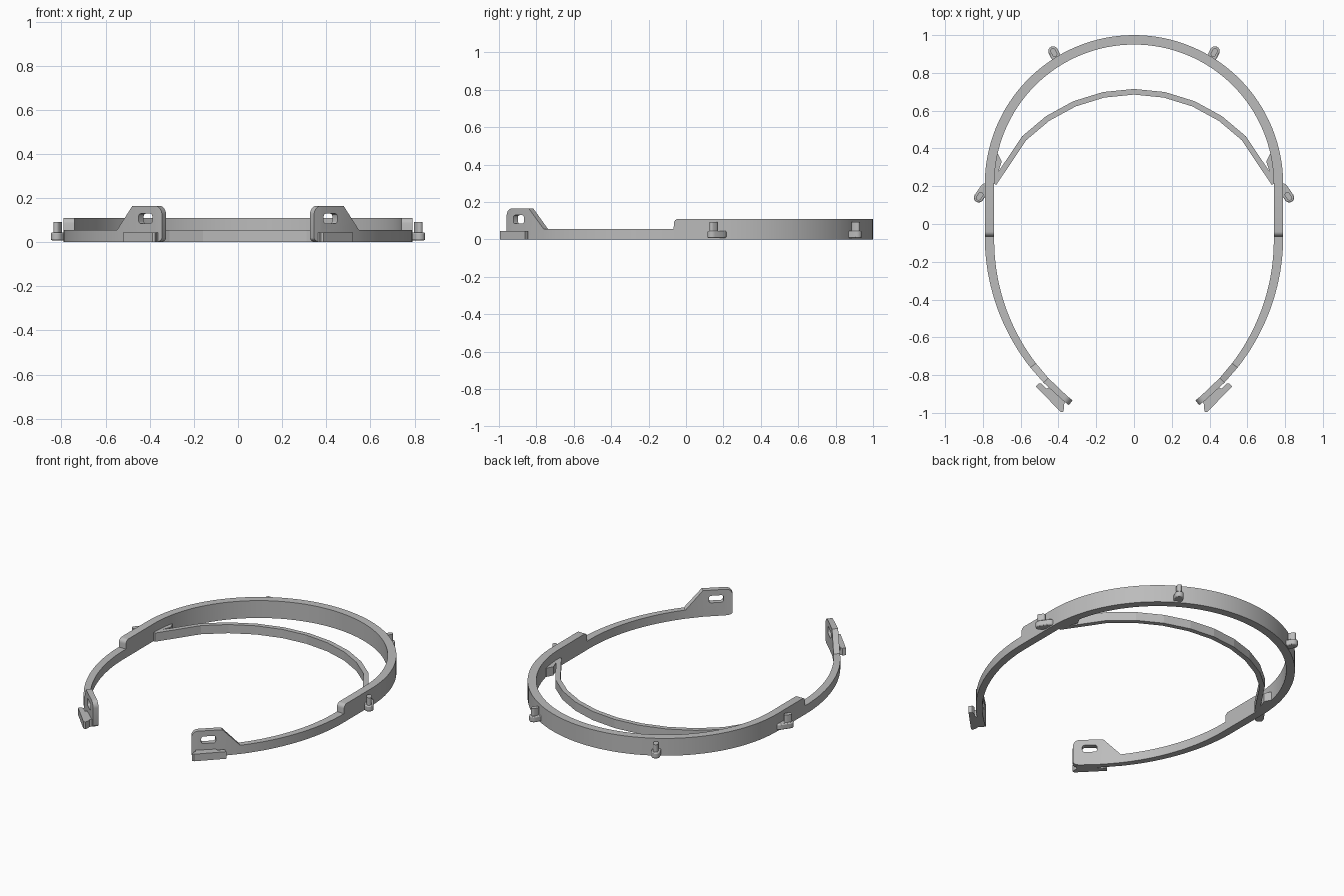
import bpy, bmesh
from math import sin, cos, pi, asin, atan2, radians
from mathutils import Vector

if "Cube" in bpy.data.objects:
    bpy.data.objects.remove(bpy.data.objects["Cube"])

grey = bpy.data.materials.new("plain grey")
grey.use_nodes = True
grey.diffuse_color = (0.5, 0.5, 0.5, 1)
grey.node_tree.nodes["Principled BSDF"].inputs["Base Color"].default_value = (0.5, 0.5, 0.5, 1)


def finish(name, bm):
    bmesh.ops.recalc_face_normals(bm, faces=bm.faces)
    mesh = bpy.data.meshes.new(name)
    bm.to_mesh(mesh)
    bm.free()
    mesh.materials.append(grey)
    obj = bpy.data.objects.new(name, mesh)
    bpy.context.collection.objects.link(obj)
    return obj


def activate(obj):
    bpy.ops.object.select_all(action='DESELECT')
    obj.select_set(True)
    bpy.context.view_layer.objects.active = obj


def smooth(obj, angle=30):
    activate(obj)
    bpy.ops.object.shade_smooth_by_angle(angle=radians(angle))


def prism(name, points, z0, z1):
    """Upright solid with the given plan outline."""
    bm = bmesh.new()
    base = bm.faces.new([bm.verts.new((x, y, z0)) for x, y in points])
    top = bmesh.ops.extrude_face_region(bm, geom=[base])["geom"]
    verts = [v for v in top if isinstance(v, bmesh.types.BMVert)]
    bmesh.ops.translate(bm, verts=verts, vec=(0, 0, z1 - z0))
    return finish(name, bm)


def sweep(name, stations):
    """Strip through (outer, inner, bottom, top) stations, capped at both ends."""
    bm = bmesh.new()
    rings = []
    for (ox, oy), (ix, iy), lo, hi in stations:
        corners = ((ox, oy, lo), (ox, oy, hi), (ix, iy, hi), (ix, iy, lo))
        rings.append([bm.verts.new(c) for c in corners])
    for a, b in zip(rings, rings[1:]):
        for k in range(4):
            n = (k + 1) % 4
            bm.faces.new((a[k], a[n], b[n], b[k]))
    bm.faces.new(rings[0])
    bm.faces.new(rings[-1])
    return finish(name, bm)


def mirrored(stations):
    """Add the -x half of a run that starts at x = 0."""
    flip = [((-o[0], o[1]), (-i[0], i[1]), lo, hi) for o, i, lo, hi in stations[:0:-1]]
    return flip + stations


def capsule(center, direction, half, radius):
    """Plan outline of a round-ended slot."""
    a = atan2(direction[1], direction[0])
    pts = []
    for end, start in ((1, a - pi / 2), (-1, a + pi / 2)):
        for k in range(9):
            t = start + pi * k / 8
            pts.append((center[0] + end * half * cos(a) + radius * cos(t),
                        center[1] + end * half * sin(a) + radius * sin(t)))
    return pts


# Main band: half ring, straight sides, rounded step, thin arm, end tab
OUT, THICK, CY = 0.79, 0.05, 0.21
TALL, LOW, TAB = 0.11, 0.055, 0.165
ARM_R, ARM_Y, ARM_END = 1.118, -0.066, 0.925
run = []
for k in range(33):
    a = pi / 2 * k / 32
    s, c = sin(a), cos(a)
    run.append(((OUT * s, CY + OUT * c),
                ((OUT - THICK) * s, CY + (OUT - THICK) * c), 0, TALL))
for k in range(7):
    a = pi / 2 * k / 6
    y = -0.04 - 0.025 * sin(a)
    run.append(((OUT, y), (OUT - THICK, y), 0, TALL - 0.025 * (1 - cos(a))))


def arm(t, lo, hi):
    cx = OUT - ARM_R
    r = ARM_R - THICK + 0.018 * t / ARM_END
    run.append(((cx + ARM_R * cos(t), ARM_Y - ARM_R * sin(t)),
                (cx + r * cos(t), ARM_Y - r * sin(t)), lo, hi))


for k in range(21):
    arm(0.67 * k / 20, 0, LOW)
arm(0.765, 0, TAB)
for k in range(9):
    a = pi / 2 * k / 8
    arm(ARM_END - 0.036 * (1 - sin(a)), 0.02 * (1 - cos(a)), TAB - 0.04 * (1 - cos(a)))
band = sweep("head_band", mirrored(run))

# Slots through the end tabs
t = 0.837
for side in (1, -1):
    bm = bmesh.new()
    bmesh.ops.create_cube(bm, size=1)
    bmesh.ops.scale(bm, vec=(0.085, 0.16, 0.045), verts=bm.verts)
    bmesh.ops.bevel(bm, geom=bm.edges[:], offset=0.013, segments=3, affect='EDGES', profile=0.5)
    cutter = finish("slot_cutter", bm)
    cutter.hide_render = True
    cutter.location = (side * (OUT - ARM_R + (ARM_R - 0.016) * cos(t)),
                       ARM_Y - (ARM_R - 0.016) * sin(t), 0.107)
    cutter.rotation_euler.z = side * atan2(cos(t), sin(t))
    activate(band)
    cut = band.modifiers.new("slot", 'BOOLEAN')
    cut.operation = 'DIFFERENCE'
    cut.solver = 'EXACT'
    cut.object = cutter
    bpy.ops.object.modifier_apply(modifier=cut.name)
    bpy.data.objects.remove(cutter)
smooth(band)

# Faceted inner forehead strap
strap = []
for k in range(6):
    a = 0.2 * k if k < 5 else 1.16
    c = Vector((sin(a), cos(a)))
    mid = Vector((0, -0.11))
    strap.append((tuple(mid + c * 0.825), tuple(mid + c * 0.795), 0, LOW))
sweep("forehead_strap", mirrored(strap))

for side, label in ((1, "left"), (-1, "right")):
    def place(points):
        return [(side * x, y) for x, y in points]

    # Web joining the strap to the band
    prism(label + "_strap_web",
          place([(0.70, 0.33), (0.72, 0.37), (0.76, 0.37), (0.765, 0.2), (0.745, 0.2)]), 0, LOW)

    # Strap hook outside the tab: slanted plate on a short block
    prism(label + "_hook",
          place([(0.52, -0.86), (0.505, -0.845), (0.49, -0.845), (0.465, -0.872),
                 (0.43, -0.858), (0.35, -0.93), (0.372, -0.955), (0.37, -0.975),
                 (0.375, -0.995), (0.388, -0.995)]), 0, 0.045)

    # Pegs: flat foot, narrow neck and post
    for where, root, tip in (("front", (0.787, 0.19), (0.822, 0.14)),
                             ("back", (0.405, 0.87), (0.428, 0.915))):
        root, tip = Vector(root), Vector(tip)
        d = (tip - root).normalized()
        mid, half = (root + tip) / 2, (tip - root).length / 2
        foot = prism(f"{label}_{where}_peg_foot", place(capsule(mid, d, half, 0.026)), 0.008, 0.045)
        bev = foot.modifiers.new("soft edge", 'BEVEL')
        bev.width, bev.segments, bev.limit_method = 0.006, 2, 'ANGLE'
        post = prism(f"{label}_{where}_peg_post",
                     place(capsule(tip - d * 0.008, d, 0.01, 0.014)), 0.04, 0.092)
        smooth(foot)
        smooth(post)
